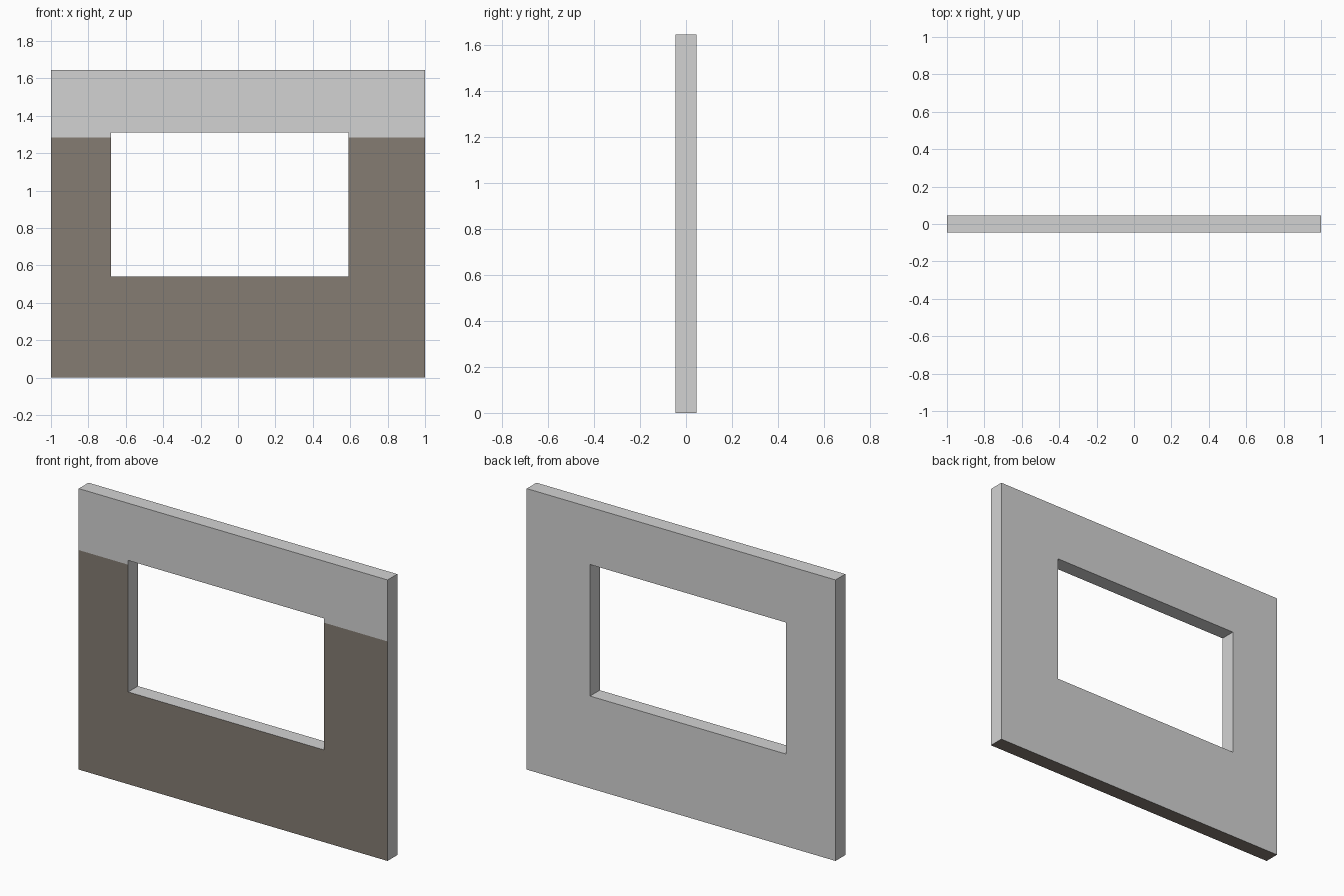
import bpy, bmesh

if "Cube" in bpy.data.objects:
    bpy.data.objects.remove(bpy.data.objects["Cube"])

T = 0.045                              # half wall thickness
XS = [-1.0, -0.68, 0.59, 1.0]          # outer edges and window jambs
ZS = [0.0, 0.54, 1.285, 1.31, 1.645]   # base, sill, paint line, lintel, top


def material(name, rgb):
    m = bpy.data.materials.new(name)
    m.diffuse_color = (*rgb, 1.0)
    m.use_nodes = True
    m.node_tree.nodes["Principled BSDF"].inputs["Base Color"].default_value = m.diffuse_color
    return m


# Front sheet as grid cells, leaving the window opening empty
bm = bmesh.new()
grid = [[bm.verts.new((x, -T, z)) for z in ZS] for x in XS]
for i in range(len(XS) - 1):
    for j in range(len(ZS) - 1):
        if i == 1 and j in (1, 2):
            continue
        bm.faces.new((grid[i][j], grid[i + 1][j], grid[i + 1][j + 1], grid[i][j + 1]))

# Thicken into a solid wall
front = bm.faces[:]
back = bmesh.ops.extrude_face_region(bm, geom=front, use_keep_orig=True)
verts = [v for v in back["geom"] if isinstance(v, bmesh.types.BMVert)]
bmesh.ops.translate(bm, verts=verts, vec=(0, 2 * T, 0))
bmesh.ops.recalc_face_normals(bm, faces=bm.faces[:])
bm.normal_update()

# Brown on the lower front and the underside, grey elsewhere
for f in bm.faces:
    c = f.calc_center_median()
    lower_front = f.normal.y < -0.5 and c.z < 1.285
    # the middle strip above the paint line stays grey
    underside = c.z < 0.001
    f.material_index = 1 if lower_front or underside else 0

# Merge coplanar cells of the same colour
bmesh.ops.dissolve_limit(bm, angle_limit=0.01, verts=bm.verts[:],
                         edges=bm.edges[:], delimit={'MATERIAL'})

mesh = bpy.data.meshes.new("window_wall")
bm.to_mesh(mesh)
bm.free()
mesh.materials.append(material("light grey plaster", (0.65, 0.65, 0.65)))
mesh.materials.append(material("brown paint", (0.233, 0.202, 0.171)))
wall = bpy.data.objects.new("window_wall", mesh)
bpy.context.collection.objects.link(wall)
